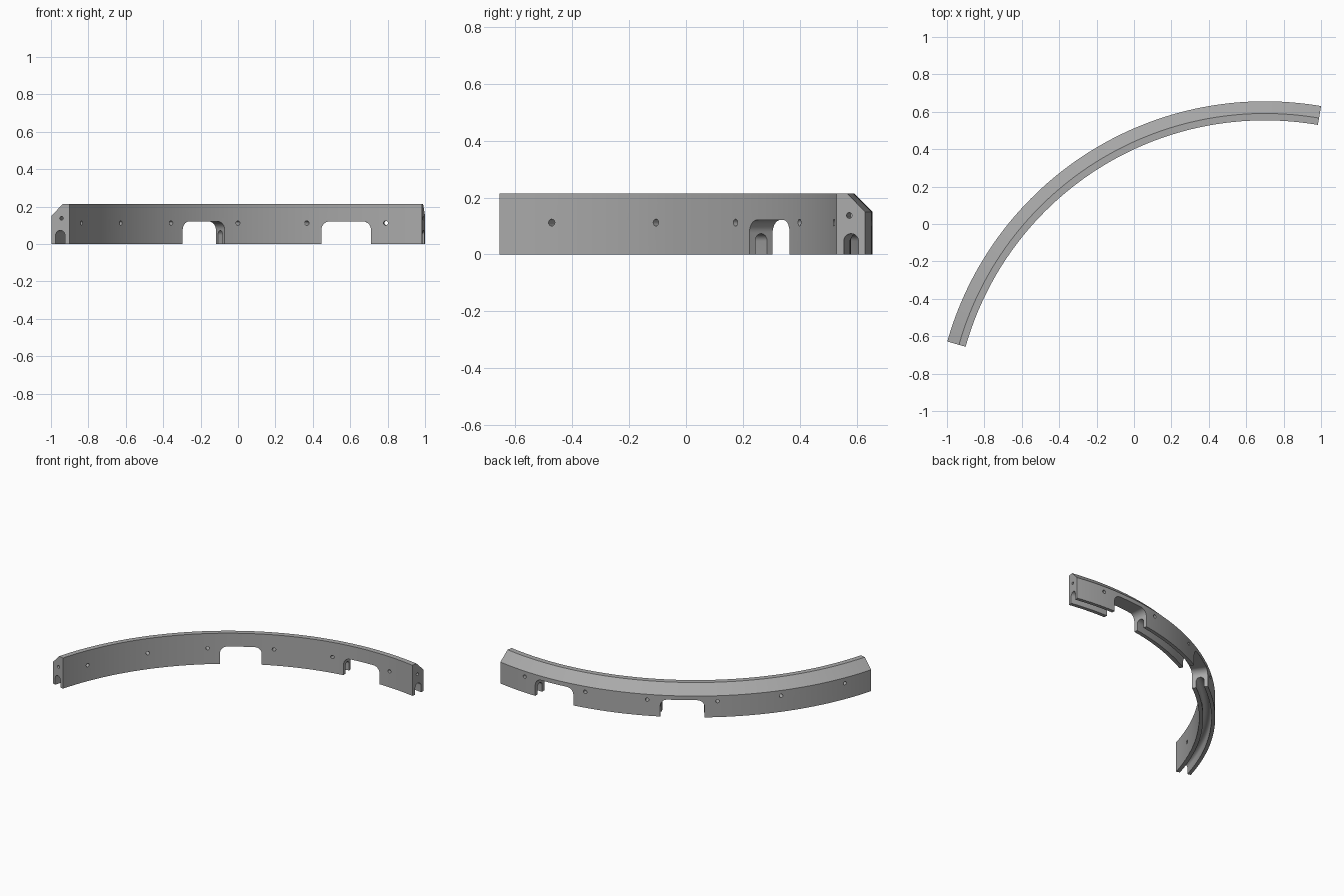
import bpy, bmesh, math
from mathutils import Vector

cube = bpy.data.objects.get("Cube")
if cube:
    bpy.data.objects.remove(cube, do_unlink=True)

CX, CY = 0.70, -1.109            # centre of the arc
R_IN, R_TOP, R_OUT = 1.663, 1.70, 1.765
START, SPAN, STEPS = 80.2, 84, 84
HEIGHT, SHOULDER = 0.215, 0.15
R_SLOT = 1.715
BAYS = [START + SPAN * (i + 0.5) / 3 for i in range(3)]


def polar(r, deg, z):
    a = math.radians(deg)
    return Vector((CX + r * math.cos(a), CY + r * math.sin(a), z))


def loft(bm, rings):
    """Closed solid through a list of equal-length point rings."""
    rings = [[bm.verts.new(p) for p in ring] for ring in rings]
    for a, b in zip(rings, rings[1:]):
        for i in range(len(a)):
            j = (i + 1) % len(a)
            bm.faces.new((a[i], a[j], b[j], b[i]))
    bm.faces.new(rings[0])
    bm.faces.new(rings[-1])


def make_object(name, bm):
    bmesh.ops.recalc_face_normals(bm, faces=bm.faces)
    mesh = bpy.data.meshes.new(name)
    bm.to_mesh(mesh)
    bm.free()
    obj = bpy.data.objects.new(name, mesh)
    bpy.context.collection.objects.link(obj)
    return obj


def sweep(name, profile, first, last, steps):
    """Carry an (r, z) profile round the arc."""
    bm = bmesh.new()
    loft(bm, [[polar(r, first + (last - first) * i / steps, z) for r, z in profile]
              for i in range(steps + 1)])
    return make_object(name, bm)


def arch(half, top, radius, floor, n=10):
    """Upright opening with rounded top corners, as (u, z) points."""
    pts = [(-half, floor), (half, floor)]
    for cx, begin in ((half - radius, 0), (radius - half, 90)):
        for i in range(n + 1):
            a = math.radians(begin + 90 * i / n)
            p = (cx + radius * math.cos(a), top - radius + radius * math.sin(a))
            if math.dist(p, pts[-1]) > 1e-5:
                pts.append(p)
    return pts


def circle(radius, n=20):
    return [(radius * math.cos(math.tau * i / n), radius * math.sin(math.tau * i / n))
            for i in range(n)]


# Curved rail with a chamfered outer top edge
rail = sweep("curved_rail",
             [(R_IN, 0), (R_OUT, 0), (R_OUT, SHOULDER), (R_TOP, HEIGHT), (R_IN, HEIGHT)],
             START, START + SPAN, STEPS)

# Round-topped groove along the underside
groove = sweep("groove_cutter",
               [(R_SLOT + u, z) for u, z in arch(0.026, 0.073, 0.026, -0.05)],
               START - 1, START + SPAN + 1, STEPS + 2)

# Three windows, six cross holes and a blind pin hole in each end
bm = bmesh.new()
for bay in BAYS:
    window = arch(0.133, 0.121, 0.045, -0.08)
    loft(bm, [[polar(r, bay + math.degrees(u / R_IN), z) for u, z in window]
              for r in (R_IN - 0.1, R_OUT + 0.1)])
    for side in (-7.3, 7.3):
        mid = bay + side
        loft(bm, [[polar(r, mid + math.degrees(u / r), 0.112 + v) for u, v in circle(0.012)]
                  for r in (R_IN - 0.05, R_OUT + 0.05)])
for end, inward in ((START, 1), (START + SPAN, -1)):
    loft(bm, [[polar(1.709 + u, end + inward * t, 0.137 + v) for u, v in circle(0.01)]
              for t in (-1, 3)])
openings = make_object("opening_cutter", bm)

# Cut the rail, then drop the cutters
bpy.context.view_layer.objects.active = rail
rail.select_set(True)
for cutter in (groove, openings):
    cutter.hide_render = True
    mod = rail.modifiers.new(cutter.name, "BOOLEAN")
    mod.operation = "DIFFERENCE"
    mod.solver = "EXACT"
    mod.object = cutter
    bpy.ops.object.modifier_apply(modifier=mod.name)
    bpy.data.objects.remove(cutter, do_unlink=True)

# Plain grey metal
metal = bpy.data.materials.new("grey_metal")
metal.use_nodes = True
grey = (0.4, 0.4, 0.4, 1)
metal.diffuse_color = grey
metal.node_tree.nodes["Principled BSDF"].inputs["Base Color"].default_value = grey
rail.data.materials.clear()
rail.data.materials.append(metal)

bpy.ops.object.shade_smooth_by_angle(angle=math.radians(25))
